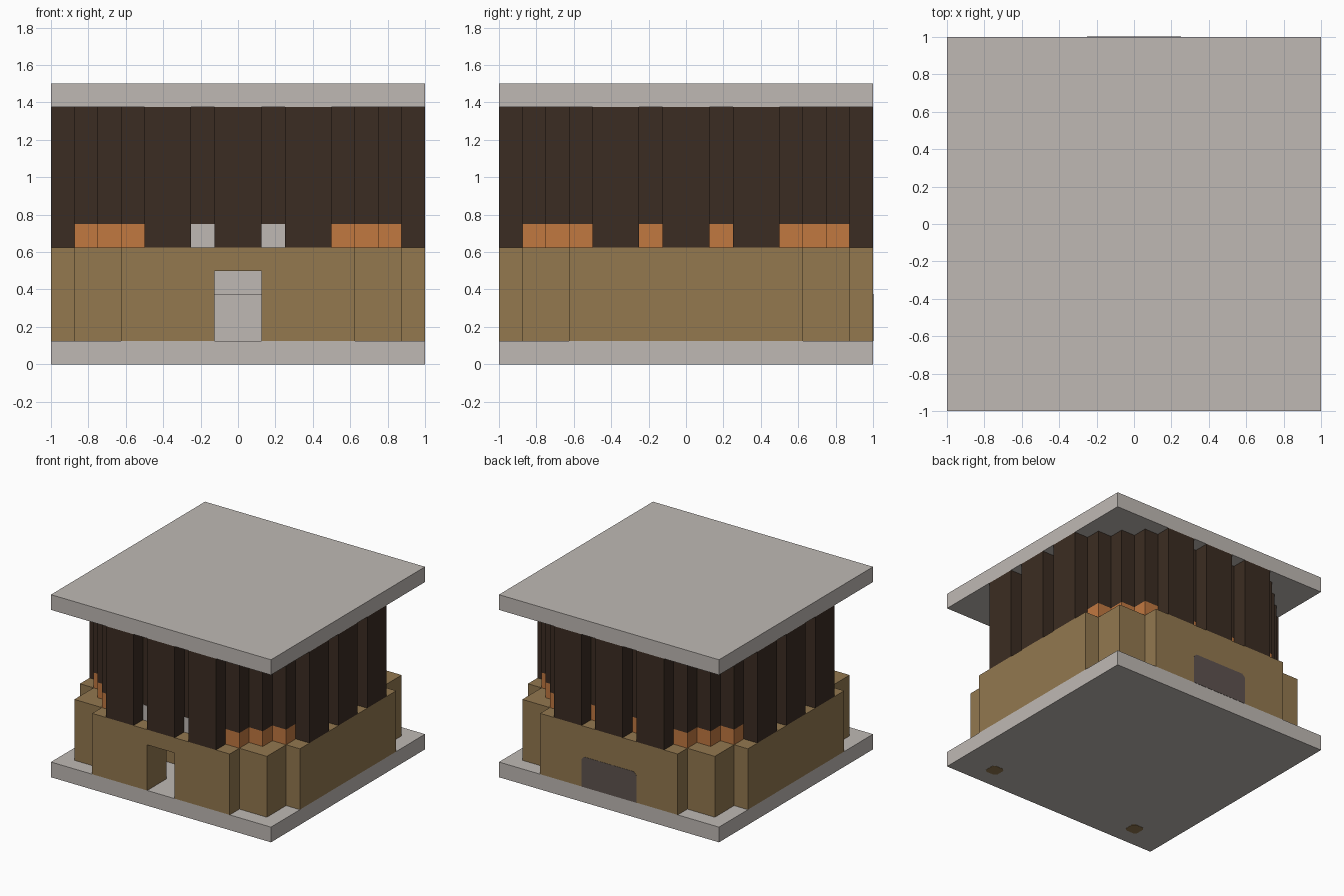
import bpy
import bmesh
from mathutils import Vector

old = bpy.data.objects.get("Cube")
if old:
    bpy.data.objects.remove(old, do_unlink=True)

U = 0.125  # one building block


def srgb(h):
    vals = [int(h[i:i + 2], 16) / 255 for i in (0, 2, 4)]
    return [v / 12.92 if v <= 0.04045 else ((v + 0.055) / 1.055) ** 2.4 for v in vals] + [1]


def material(name, h):
    m = bpy.data.materials.new(name)
    m.use_nodes = True
    m.diffuse_color = srgb(h)
    m.node_tree.nodes["Principled BSDF"].inputs["Base Color"].default_value = srgb(h)
    return m


STONE = material("pale_stone", "bfb9b4")
TAN = material("tan_wall", "93784f")
TIMBER = material("dark_timber", "3b2c22")
ORANGE = material("orange_clay", "c17840")
SOOT = material("soot_grey", "5e534f")


def prism(name, outline, lo, hi, mat, upright=False):
    """Extrude a 2D outline along z, or along y when upright."""
    bm = bmesh.new()
    place = (lambda a, b: (a, lo, b)) if upright else (lambda a, b: (a, b, lo))
    face = bm.faces.new([bm.verts.new(place(a, b)) for a, b in outline])
    ext = bmesh.ops.extrude_face_region(bm, geom=[face])["geom"]
    shift = Vector((0, hi - lo, 0) if upright else (0, 0, hi - lo))
    bmesh.ops.translate(bm, vec=shift, verts=[v for v in ext if isinstance(v, bmesh.types.BMVert)])
    bmesh.ops.recalc_face_normals(bm, faces=bm.faces)
    mesh = bpy.data.meshes.new(name)
    bm.to_mesh(mesh)
    bm.free()
    mesh.materials.append(mat)
    obj = bpy.data.objects.new(name, mesh)
    bpy.context.collection.objects.link(obj)
    return obj


def box(name, x, y, z, mat):
    outline = [(x[0], y[0]), (x[1], y[0]), (x[1], y[1]), (x[0], y[1])]
    return prism(name, outline, z[0], z[1], mat)


def round_plan(quarter):
    """Mirror a stepped quarter outline (in blocks) into a closed plan."""
    q = [(a * U, b * U) for a, b in quarter]
    half = q + [(-a, b) for a, b in reversed(q)]
    return half + [(-a, -b) for a, b in half]


def chamfered(cx, cy, w, h, c, bottom=True):
    top = [(cx + w, cy + h - c), (cx + w - c, cy + h), (cx - w + c, cy + h), (cx - w, cy + h - c)]
    if bottom:
        return top + [(cx - w, cy - h + c), (cx - w + c, cy - h), (cx + w - c, cy - h), (cx + w, cy - h + c)]
    return top + [(cx - w, cy - h), (cx + w, cy - h)]


def cut(obj, cutter):
    mod = obj.modifiers.new("opening", "BOOLEAN")
    mod.operation = "DIFFERENCE"
    mod.solver = "EXACT"
    mod.object = cutter
    bpy.context.view_layer.update()
    deps = bpy.context.evaluated_depsgraph_get()
    mesh = bpy.data.meshes.new_from_object(obj.evaluated_get(deps))
    obj.modifiers.clear()
    obj.data = mesh
    bpy.data.objects.remove(cutter, do_unlink=True)


# Floor and roof slabs
box("floor_slab", (-1, 1), (-1, 1), (0, U), STONE)
box("roof_slab", (-1, 1), (-1, 1), (11 * U, 12 * U), STONE)

# Lower wall with hollow room and doorway
wall = prism("lower_wall", round_plan([(8, 5), (7, 5), (7, 7), (5, 7), (5, 8)]), U, 5 * U, TAN)
cut(wall, box("room_cutter", (-6 * U, 6 * U), (-6 * U, 6 * U), (0.1, 4.5 * U), TAN))
cut(wall, box("door_cutter", (-U, U), (-1.1, -5.5 * U), (0.1, 4 * U), TAN))

# Hearth inside the room
for side, s in (("left", 1), ("right", -1)):
    box(side + "_hearth_post", sorted((s * U, s * 3 * U)), (-4 * U, -U), (U, 4.5 * U), TAN)
box("hearth_base", (-U, U), (-3 * U, -U), (U, 3 * U), STONE)
box("hearth_back", (-U, U), (-2 * U, -U), (3 * U, 4.5 * U), STONE)

# Stepped upper storey: clay course below, timber above
core = round_plan([(7, 4), (7, 5), (6, 5), (6, 6), (5, 6), (5, 7), (4, 7)])
prism("clay_course", core, 5 * U, 6 * U, ORANGE)
prism("timber_core", core, 6 * U, 11 * U, TIMBER)

# Timber columns, three on each side
for c in (-3, 0, 3):
    along = ((c - 1) * U, (c + 1) * U)
    for s in (-1, 1):
        out = sorted((s * 7 * U, s * 8 * U))
        box("timber_column", along, out, (5 * U, 11 * U), TIMBER)
        box("timber_column", out, along, (5 * U, 11 * U), TIMBER)

# Stone inserts between the front columns, and wall post ends under the floor
for side, s in (("left", 1), ("right", -1)):
    box(side + "_front_insert", sorted((s * U, s * 2 * U)), (-7 * U - 0.003, -6 * U), (5 * U, 6 * U), STONE)
    prism(side + "_post_end", chamfered(s * 5.5 * U, -6.5 * U, 0.055, 0.055, 0.02), -0.002, 0.002, TAN)

# Dark panel on the back wall
prism("back_panel", chamfered(0, 2 * U, 2 * U, U, 0.025, False), 0.998, 1.002, SOOT, upright=True)
